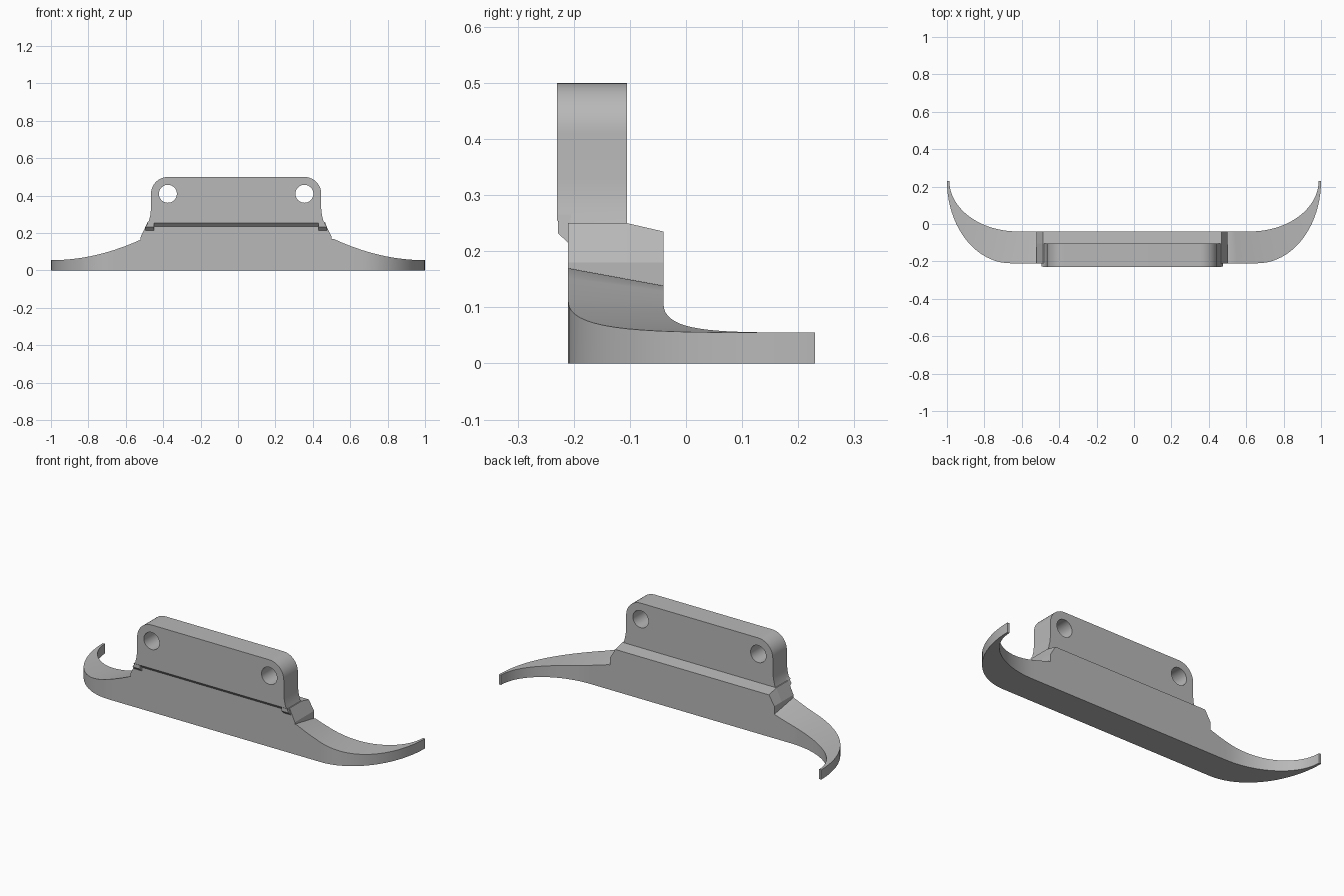
import bpy, bmesh, math

cube = bpy.data.objects.get("Cube")
if cube:
    bpy.data.objects.remove(cube)

grey = bpy.data.materials.new("plain grey")
grey.use_nodes = True
grey.diffuse_color = (0.48, 0.48, 0.48, 1)
grey.node_tree.nodes["Principled BSDF"].inputs["Base Color"].default_value = (0.48, 0.48, 0.48, 1)

MID = -0.01            # the centre block sits slightly off the middle
FRONT, BACK = -0.21, -0.04


def loft(name, rings):
    """Closed solid through a row of rings with equal point counts."""
    bm = bmesh.new()
    rows = [[bm.verts.new(p) for p in ring] for ring in rings]
    n = len(rows[0])
    for a, b in zip(rows, rows[1:]):
        for i in range(n):
            j = (i + 1) % n
            bm.faces.new((a[i], a[j], b[j], b[i]))
    bm.faces.new(rows[0])
    bm.faces.new(rows[-1])
    bmesh.ops.recalc_face_normals(bm, faces=bm.faces)
    mesh = bpy.data.meshes.new(name)
    bm.to_mesh(mesh)
    bm.free()
    mesh.materials.append(grey)
    obj = bpy.data.objects.new(name, mesh)
    bpy.context.collection.objects.link(obj)
    return obj


def smooth(obj, angle=30):
    bpy.ops.object.select_all(action='DESELECT')
    obj.select_set(True)
    bpy.context.view_layer.objects.active = obj
    bpy.ops.object.shade_smooth_by_angle(angle=math.radians(angle))


# Swept crescent wings, one each side
def wing(name, side):
    def height(x, rise):
        return 0.055 + rise * ((1 - max(x, 0.51)) / 0.48) ** 2

    edges = [(0.48, FRONT, 0.48, BACK), (0.51, FRONT, 0.51, BACK),
             (0.55, FRONT, 0.54, BACK), (0.60, FRONT, 0.58, BACK)]
    steps = 20
    for k in range(steps + 1):
        a = math.pi / 2 * k / steps
        s, c = math.sin(a), math.cos(a)
        edges.append((0.66 + 0.34 * s, 0.23 - 0.44 * c,
                      0.62 + 0.367 * s, 0.23 - 0.27 * c))
    rings = []
    for xo, yo, xi, yi in edges:
        rings.append([(side * xo, yo, 0), (side * xi, yi, 0),
                      (side * xi, yi, height(xi, 0.08)),
                      (side * xo, yo, height(xo, 0.11))])
    smooth(loft(name, rings))


wing("left_wing", 1)
wing("right_wing", -1)

# Centre block with sloping shoulders and a sloped back ledge
levels = [(0, 0.51, 0), (0.18, 0.51, 0), (0.235, 0.477, 0.015)]
rings = []
for z, half, lift in levels:
    rings.append([(MID + sx * half, y, z + up)
                  for sx, y, up in ((-1, FRONT, lift), (1, FRONT, lift),
                                    (1, -0.105, lift), (1, BACK, 0),
                                    (-1, BACK, 0), (-1, -0.105, lift))])
loft("centre_block", rings)

# Upright mounting plate with rounded top corners and flared feet
half, top, radius = 0.455, 0.5, 0.09
side_line = [(0.477, 0.235), (0.466, 0.265), (0.459, 0.295), (half, 0.33)]
for k in range(11):
    a = math.pi / 2 * k / 10
    side_line.append((half - radius + radius * math.cos(a),
                      top - radius + radius * math.sin(a)))
outline = side_line + [(-x, z) for x, z in reversed(side_line)]
plate = loft("mounting_plate", [
    [(MID + x, -0.105, z) for x, z in outline],
    [(MID + x, FRONT, z) for x, z in outline],
    [(MID + x, -0.23, max(z, 0.255)) for x, z in outline]])

# Bolt holes
for side in (-1, 1):
    bpy.ops.mesh.primitive_cylinder_add(
        vertices=40, radius=0.048, depth=0.5,
        location=(MID + side * 0.365, -0.17, 0.41), rotation=(math.pi / 2, 0, 0))
    cutter = bpy.context.object
    cutter.name = "hole_cutter"
    cutter.hide_render = True
    cutter.data.materials.append(grey)
    bpy.ops.object.select_all(action='DESELECT')
    plate.select_set(True)
    bpy.context.view_layer.objects.active = plate
    cut = plate.modifiers.new("bolt_hole", 'BOOLEAN')
    cut.operation = 'DIFFERENCE'
    cut.solver = 'EXACT'
    cut.object = cutter
    bpy.ops.object.modifier_apply(modifier=cut.name)
    bpy.data.objects.remove(cutter)
smooth(plate)

# Small slanted gussets under the plate ends
for name, side in (("left_gusset", 1), ("right_gusset", -1)):
    rings = []
    for y, z in ((-0.228, 0.232), (-0.205, 0.21)):
        rings.append([(MID + side * 0.44, y, z), (MID + side * 0.485, y, z),
                      (MID + side * 0.466, y, 0.265), (MID + side * 0.44, y, 0.265)])
    loft(name, rings)
